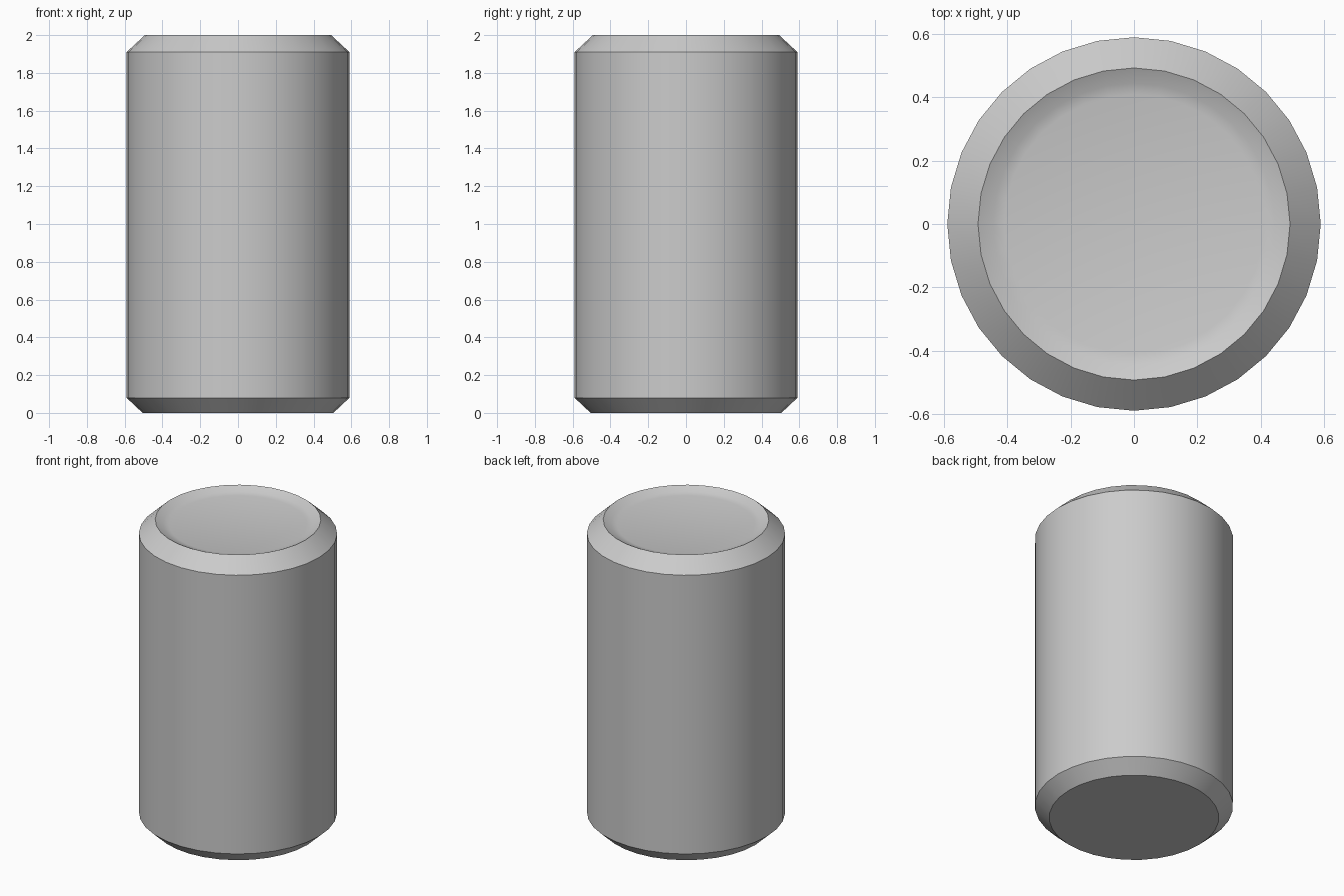
import bpy, bmesh, math

cube = bpy.data.objects.get("Cube")
if cube:
    bpy.data.objects.remove(cube, do_unlink=True)

SIDES = 32

# Plain grey material
grey = bpy.data.materials.new("light_grey")
grey.use_nodes = True
colour = (0.6, 0.6, 0.6, 1)
grey.diffuse_color = colour
grey.node_tree.nodes["Principled BSDF"].inputs["Base Color"].default_value = colour

# Can profile as (radius, height): base, lower bevel, wall, upper bevel, sunken lid
profile = [(0.505, 0), (0.59, 0.08), (0.59, 1.91), (0.493, 2.0),
           (0.445, 1.976), (0.41, 1.968)]

bm = bmesh.new()
rings = []
for radius, z in profile:
    ring = []
    for i in range(SIDES):
        a = math.tau * i / SIDES
        ring.append(bm.verts.new((radius * math.cos(a), radius * math.sin(a), z)))
    rings.append(ring)

for low, high in zip(rings, rings[1:]):
    for i in range(SIDES):
        j = (i + 1) % SIDES
        bm.faces.new((low[i], low[j], high[j], high[i]))

# Flat base and lid floor
bm.faces.new(rings[0][::-1])
bm.faces.new(rings[-1])

mesh = bpy.data.meshes.new("can_body")
bm.to_mesh(mesh)
bm.free()
mesh.materials.append(grey)
can = bpy.data.objects.new("can_body", mesh)
bpy.context.collection.objects.link(can)

# Smooth round the wall, crisp at the bevels
bpy.context.view_layer.objects.active = can
can.select_set(True)
bpy.ops.object.shade_smooth_by_angle(angle=math.radians(30))
